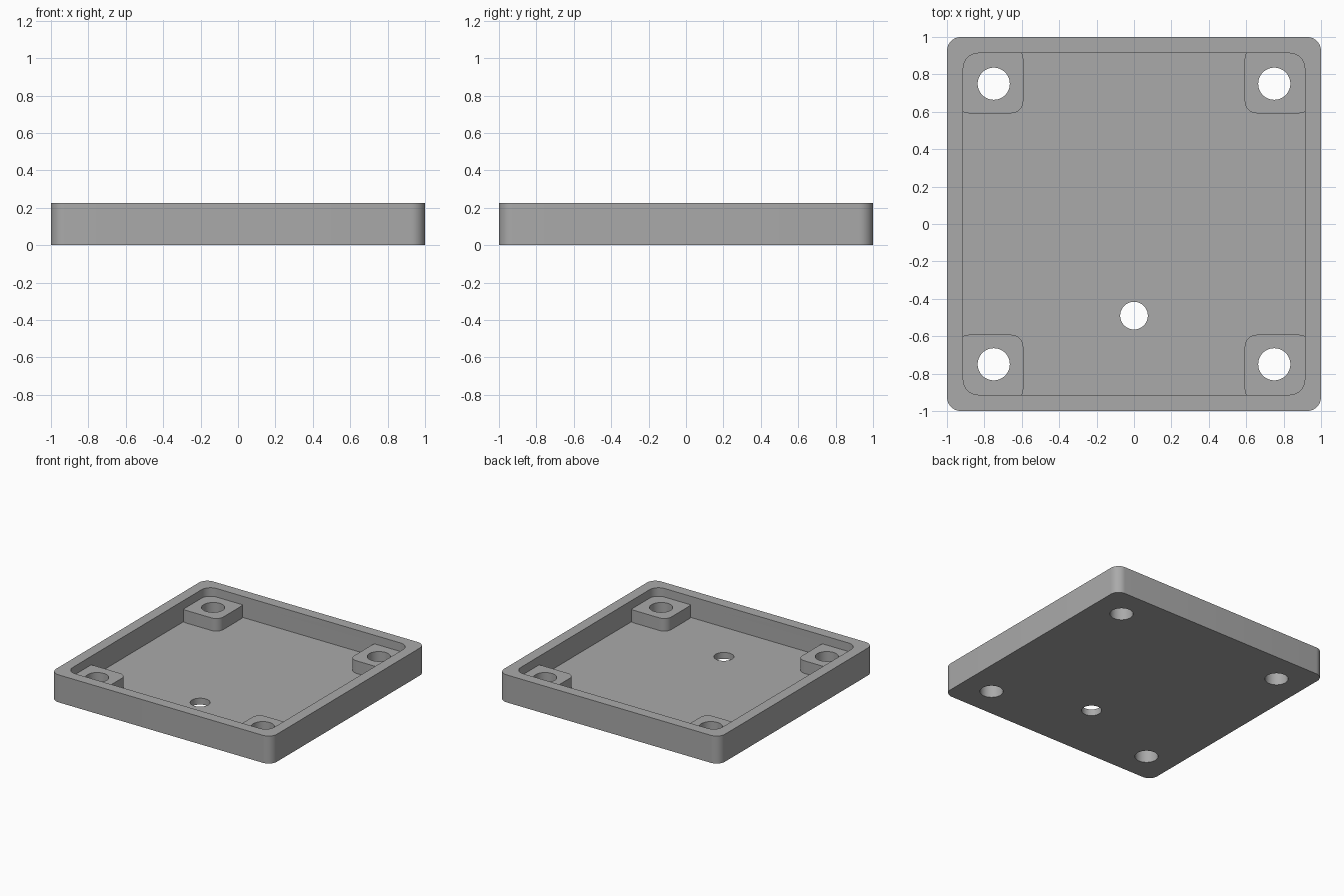
import bpy, math

cube = bpy.data.objects.get("Cube")
if cube:
    bpy.data.objects.remove(cube, do_unlink=True)

HEIGHT, FLOOR, BOSS_TOP = 0.225, 0.052, 0.155
INNER = 0.913

grey = bpy.data.materials.new("plain grey")
grey.use_nodes = True
colour = (0.4, 0.4, 0.4, 1)
grey.diffuse_color = colour
grey.node_tree.nodes["Principled BSDF"].inputs["Base Color"].default_value = colour


def prism(name, outline, z0, z1):
    """Extrude a counter-clockwise outline between two heights."""
    n = len(outline)
    verts = [(x, y, z) for z in (z0, z1) for x, y in outline]
    faces = [tuple(reversed(range(n))), tuple(range(n, 2 * n))]
    faces += [(i, (i + 1) % n, n + (i + 1) % n, n + i) for i in range(n)]
    mesh = bpy.data.meshes.new(name)
    mesh.from_pydata(verts, [], faces)
    mesh.materials.append(grey)
    obj = bpy.data.objects.new(name, mesh)
    bpy.context.collection.objects.link(obj)
    return obj


def rounded_square(cx, cy, half, radius, steps=10):
    points = []
    for quarter, (sx, sy) in enumerate([(1, 1), (-1, 1), (-1, -1), (1, -1)]):
        for i in range(steps + 1):
            a = math.pi / 2 * (quarter + i / steps)
            points.append((cx + sx * (half - radius) + radius * math.cos(a),
                           cy + sy * (half - radius) + radius * math.sin(a)))
    return points


def circle(cx, cy, radius, sides=48):
    angles = [2 * math.pi * i / sides for i in range(sides)]
    return [(cx + radius * math.cos(a), cy + radius * math.sin(a)) for a in angles]


def combine(target, tool, operation):
    """Apply a boolean and discard the tool."""
    mod = target.modifiers.new(tool.name, "BOOLEAN")
    mod.operation, mod.solver, mod.object = operation, "EXACT", tool
    bpy.context.view_layer.objects.active = target
    bpy.ops.object.modifier_apply(modifier=mod.name)
    bpy.data.objects.remove(tool, do_unlink=True)


# Open tray with rounded corners
tray = prism("tray", rounded_square(0, 0, 1, 0.075), 0, HEIGHT)
cavity = prism("cavity", rounded_square(0, 0, INNER, 0.08), FLOOR, HEIGHT + 0.1)
combine(tray, cavity, "DIFFERENCE")

# Corner bosses, sunk into the walls and floor, each with a through hole
for sx in (-1, 1):
    for sy in (-1, 1):
        boss = prism("boss", rounded_square(sx * 0.77, sy * 0.77, 0.178, 0.065),
                     FLOOR / 2, BOSS_TOP)
        combine(tray, boss, "UNION")
        hole = prism("screw_hole", circle(sx * 0.75, sy * 0.75, 0.086), -0.1, 0.4)
        combine(tray, hole, "DIFFERENCE")

# Small hole through the floor
cable_hole = prism("cable_hole", circle(0, -0.49, 0.074), -0.1, 0.4)
combine(tray, cable_hole, "DIFFERENCE")

bpy.ops.object.select_all(action="DESELECT")
tray.select_set(True)
bpy.context.view_layer.objects.active = tray
bpy.ops.object.shade_smooth_by_angle(angle=math.radians(30))
